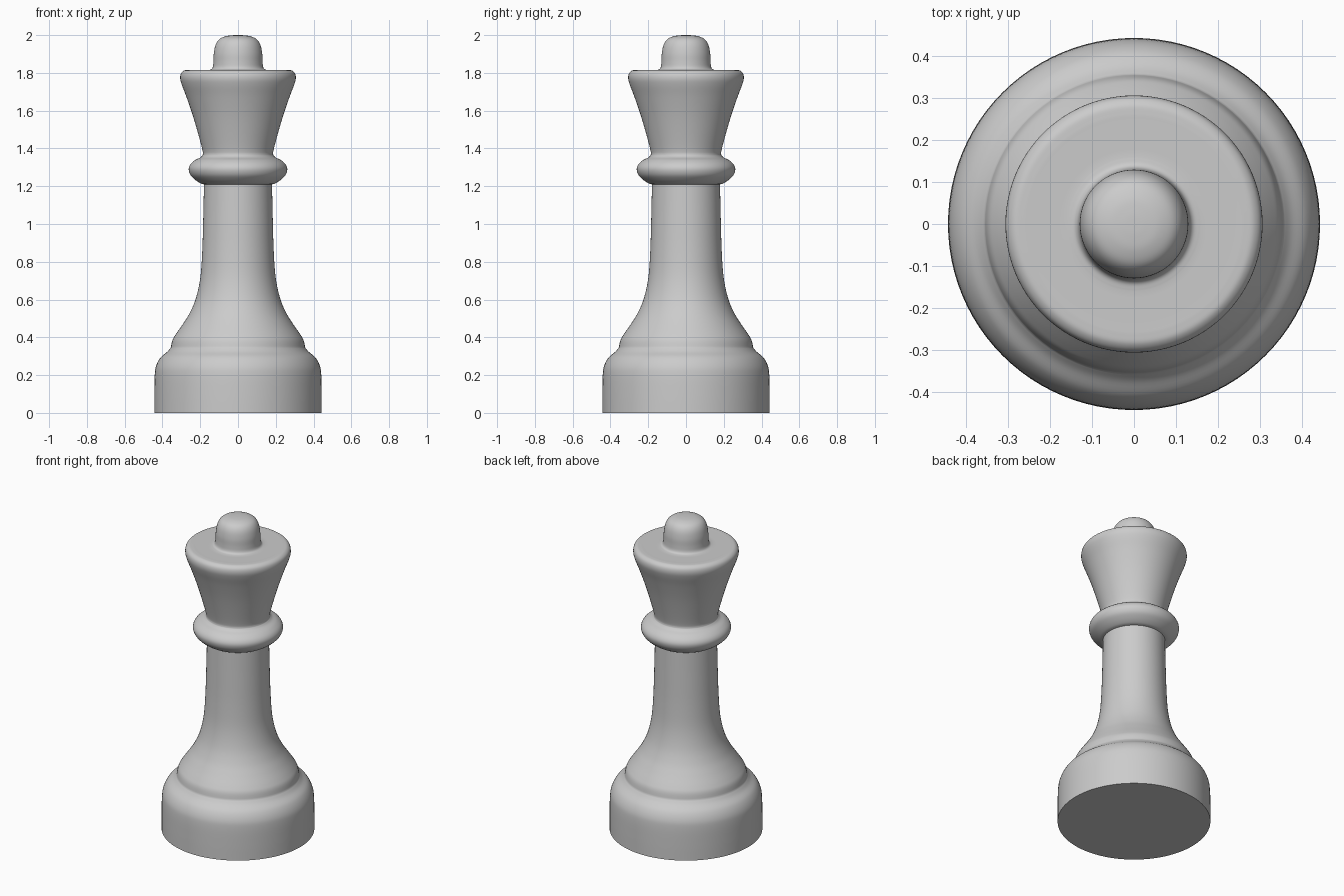
import bpy, bmesh, math
from mathutils import Vector

if "Cube" in bpy.data.objects:
    bpy.data.objects.remove(bpy.data.objects["Cube"])

SIDES = 96
STEPS = 5

# Half profile (radius, height), one smooth run per part; runs meet at creases
foot = [(0.443, 0), (0.443, 0.10), (0.441, 0.20), (0.433, 0.25), (0.41, 0.293),
        (0.375, 0.323), (0.356, 0.345)]
stem = [(0.356, 0.345), (0.347, 0.385), (0.33, 0.415), (0.292, 0.47), (0.255, 0.53),
        (0.222, 0.61), (0.199, 0.72), (0.189, 0.86), (0.184, 1.03), (0.18, 1.21)]
collar = [(0.18, 1.21), (0.2, 1.216), (0.228, 1.235), (0.252, 1.26), (0.261, 1.29),
          (0.252, 1.316), (0.228, 1.338), (0.2, 1.352), (0.187, 1.364)]
crown = [(0.187, 1.364), (0.187, 1.385), (0.206, 1.46), (0.238, 1.57), (0.272, 1.67),
         (0.297, 1.735), (0.306, 1.77), (0.302, 1.797), (0.286, 1.812), (0.265, 1.815),
         (0.24, 1.815), (0.16, 1.815)]
knob = [(0.16, 1.815), (0.142, 1.819), (0.133, 1.832), (0.13, 1.86), (0.128, 1.905),
        (0.118, 1.95), (0.098, 1.979), (0.065, 1.994), (0.03, 1.999), (0, 2.0)]


def smooth_run(points):
    """Catmull-Rom curve through the points of one run."""
    p = [Vector(q) for q in points]
    p = [2 * p[0] - p[1]] + p + [2 * p[-1] - p[-2]]
    out = []
    for a, b, c, d in zip(p, p[1:], p[2:], p[3:]):
        for i in range(STEPS):
            t = i / STEPS
            out.append(0.5 * (2 * b + (c - a) * t + (2 * a - 5 * b + 4 * c - d) * t * t
                              + (3 * b - a - 3 * c + d) * t ** 3))
    return out + [Vector(points[-1])]


def lathe(name, profile):
    """Spin a profile round the z axis into a closed solid."""
    bm = bmesh.new()
    verts = [bm.verts.new((max(r, 0), 0, z)) for r, z in profile]
    edges = [bm.edges.new(e) for e in zip(verts, verts[1:])]
    bmesh.ops.spin(bm, geom=verts + edges, axis=(0, 0, 1), cent=(0, 0, 0),
                   angle=math.tau, steps=SIDES, use_merge=False)
    bmesh.ops.remove_doubles(bm, verts=bm.verts, dist=1e-5)
    bmesh.ops.holes_fill(bm, edges=[e for e in bm.edges if e.is_boundary], sides=0)
    bmesh.ops.recalc_face_normals(bm, faces=bm.faces)
    mesh = bpy.data.meshes.new(name)
    bm.to_mesh(mesh)
    bm.free()
    obj = bpy.data.objects.new(name, mesh)
    bpy.context.collection.objects.link(obj)
    bpy.context.view_layer.objects.active = obj
    obj.select_set(True)
    bpy.ops.object.shade_smooth_by_angle(angle=math.radians(45))
    return obj


# The whole piece is turned in one go, as on a lathe
outline = []
for run in (foot, stem, collar, crown, knob):
    outline += smooth_run(run)[1 if outline else 0:]
lathe("turned_chess_piece", outline)
